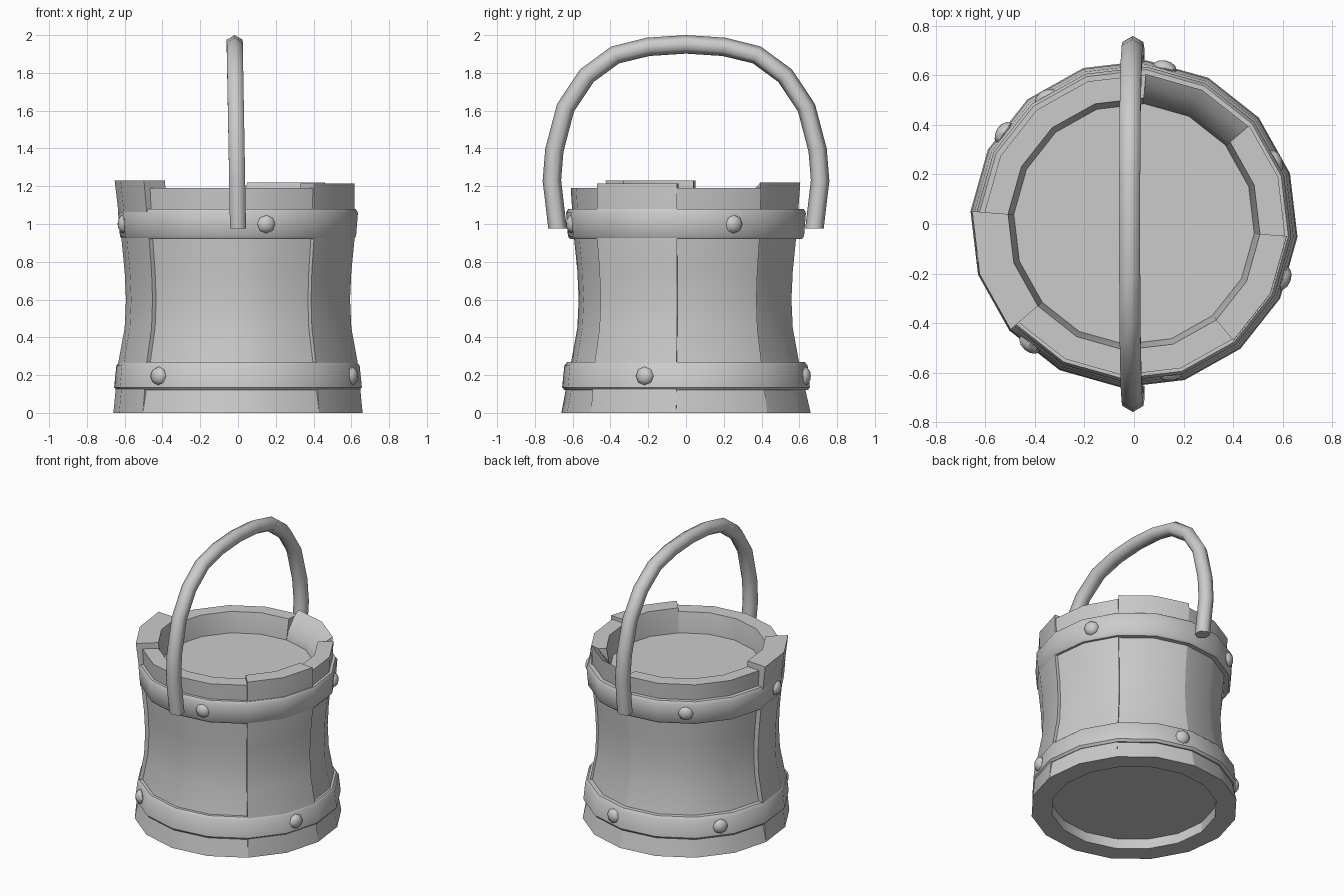
import bpy, bmesh
from math import radians, sin, cos, pi
from mathutils import Vector, Matrix

cube = bpy.data.objects.get("Cube")
if cube:
    bpy.data.objects.remove(cube)

grey = bpy.data.materials.new("plain grey")
grey.use_nodes = True
COLOUR = (0.6, 0.6, 0.6, 1)
grey.diffuse_color = COLOUR
grey.node_tree.nodes["Principled BSDF"].inputs["Base Color"].default_value = COLOUR

STEP = 22.5      # sixteen-sided bucket
START = -4.5


def finish(name, bm, angle=35):
    bmesh.ops.recalc_face_normals(bm, faces=bm.faces)
    mesh = bpy.data.meshes.new(name)
    bm.to_mesh(mesh)
    bm.free()
    mesh.materials.append(grey)
    ob = bpy.data.objects.new(name, mesh)
    bpy.context.scene.collection.objects.link(ob)
    bpy.ops.object.select_all(action='DESELECT')
    ob.select_set(True)
    bpy.context.view_layer.objects.active = ob
    bpy.ops.object.shade_smooth_by_angle(angle=radians(angle))


def skin(bm, rings, closed):
    """Join equal closed rings of points; cap the ends unless closed."""
    rows = [[bm.verts.new(p) for p in ring] for ring in rings]
    n = len(rows[0])
    pairs = list(zip(rows, rows[1:]))
    if closed:
        pairs.append((rows[-1], rows[0]))
    for a, b in pairs:
        for i in range(n):
            j = (i + 1) % n
            bm.faces.new((a[i], a[j], b[j], b[i]))
    if not closed:
        bm.faces.new(rows[0])
        bm.faces.new(rows[-1])


def revolve(name, section, first=0, count=16, angle=35):
    """Turn a closed (radius, z) section through a number of bucket sides."""
    closed = count == 16
    rings = []
    for k in range(count + (not closed)):
        a = radians(START + STEP * (first + k))
        rings.append([(r * cos(a), r * sin(a), z) for r, z in section])
    bm = bmesh.new()
    skin(bm, rings, closed)
    finish(name, bm, angle)


def stave(name, first, count, top, rim, waist, lip=((0.51, 0),)):
    revolve(name, [
        (0.53, 0), (0.662, 0), (waist + 0.04, 0.27), (waist + 0.007, 0.45), (waist, 0.6),
        (waist + 0.007, 0.75), (waist + 0.026, 0.94), (rim, top),
        *[(r, top - drop) for r, drop in lip], (0.485, 1.04), (0.53, 0.07)], first, count)


# Wall staves
stave("right_stave", 0, 2, 1.19, 0.612, 0.575)
stave("worn_stave", 2, 2, 1.22, 0.607, 0.56, lip=((0.565, 0.03), (0.505, 0.11)))
stave("back_stave", 4, 4, 1.19, 0.605, 0.56)
stave("tall_stave", 8, 2, 1.23, 0.655, 0.595)
stave("front_stave", 10, 4, 1.19, 0.612, 0.57)
stave("corner_stave", 14, 2, 1.215, 0.618, 0.595)

# Inner fill, seen as the surface inside the rim and the recessed underside
bm = bmesh.new()
bmesh.ops.create_cone(bm, cap_ends=True, segments=16, radius1=0.535, radius2=0.5, depth=0.98,
                      matrix=Matrix.Translation((0, 0, 0.56)) @ Matrix.Rotation(radians(START), 4, 'Z'))
finish("inner_fill", bm)

# Hoops
revolve("lower_hoop", [(0.56, 0.12), (0.645, 0.12), (0.658, 0.135), (0.646, 0.25),
                       (0.63, 0.27), (0.56, 0.27)])
revolve("upper_hoop", [(0.55, 0.92), (0.615, 0.92), (0.627, 0.935), (0.637, 1.06),
                       (0.625, 1.08), (0.55, 1.08)])

# Rivets
for label, z, radius, angles in (("lower", 0.195, 0.64, (-20, 79, 145, 229)),
                                 ("upper", 1.0, 0.62, (-76, 24, 125, 193))):
    for i, deg in enumerate(angles):
        bm = bmesh.new()
        bmesh.ops.create_uvsphere(bm, u_segments=8, v_segments=6, radius=0.05)
        spin = Matrix.Rotation(radians(deg), 4, 'Z')
        place = Matrix.Translation(spin @ Vector((radius, 0, z)))
        tip = Matrix.Rotation(pi / 2, 4, 'Y') @ Matrix.Diagonal((1, 1, 0.65, 1))
        bm.transform(place @ spin @ tip)
        finish(f"{label}_rivet_{i + 1}", bm, 40)

# Handle: half path mirrored, swept with a six-sided section
half = [(0.68, 0.975), (0.71, 1.23), (0.697, 1.39), (0.638, 1.615), (0.525, 1.785),
        (0.375, 1.895), (0.2, 1.938), (0, 1.951)]
path = [(-y, z) for y, z in half] + half[-2::-1]
rings = []
for i, (y, z) in enumerate(path):
    a, b = path[max(i - 1, 0)], path[min(i + 1, len(path) - 1)]
    along = Vector((0, b[0] - a[0], b[1] - a[1])).normalized()
    if i in (0, len(path) - 1):
        along = Vector((0, 0, 1 if i == 0 else -1))
    out = Vector((1, 0, 0)).cross(along)
    centre = Vector((-0.018 * (z - 0.98), y, z))
    rings.append([centre + 0.049 * (out * cos(k * pi / 3) + Vector((sin(k * pi / 3), 0, 0)))
                  for k in range(6)])
bm = bmesh.new()
skin(bm, rings, False)
finish("handle", bm, 62)
